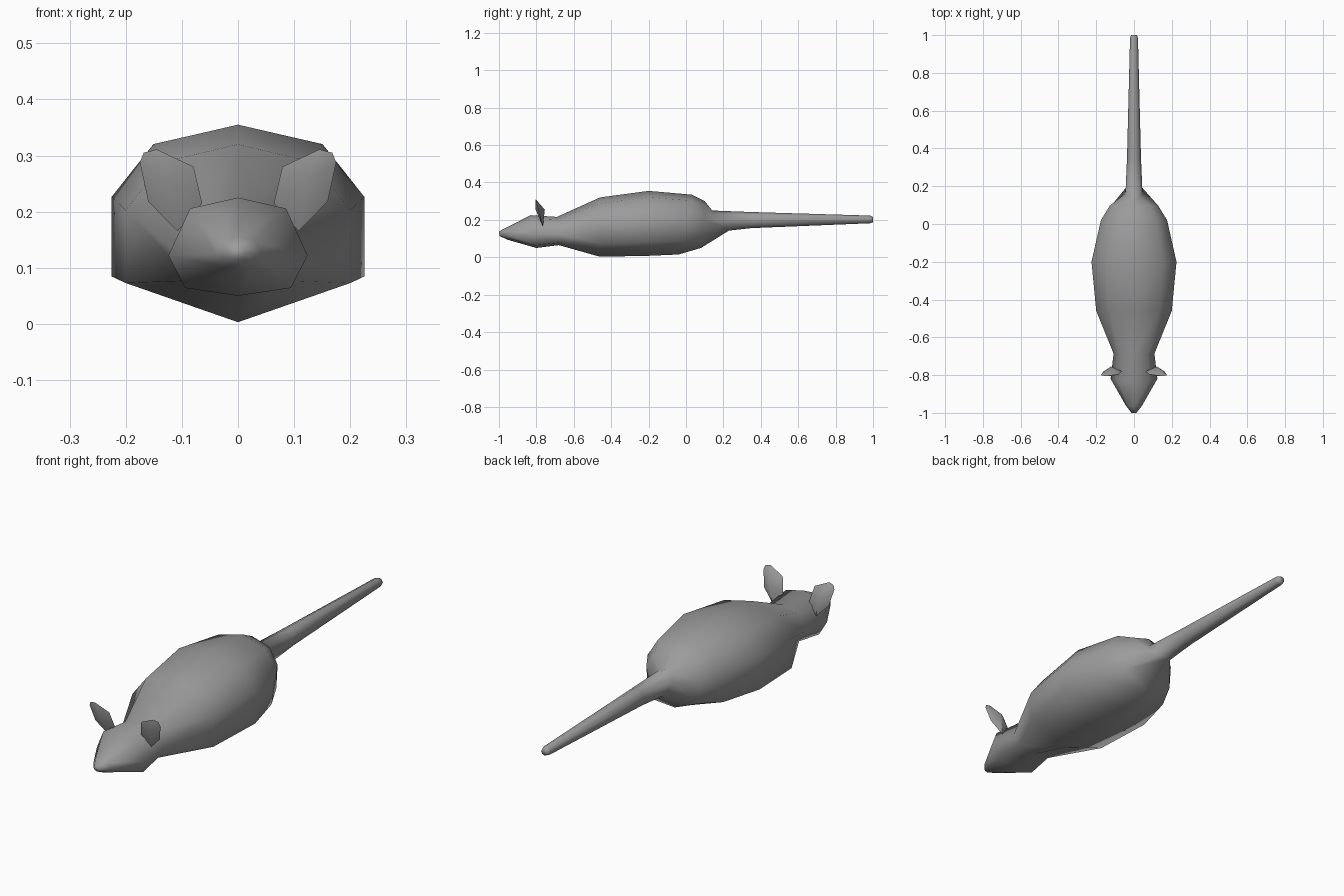
import bpy, bmesh

if "Cube" in bpy.data.objects:
    bpy.data.objects.remove(bpy.data.objects["Cube"])

fur = bpy.data.materials.new("grey fur")
fur.diffuse_color = (0.33, 0.33, 0.33, 1)
fur.use_nodes = True
fur.node_tree.nodes["Principled BSDF"].inputs["Base Color"].default_value = fur.diffuse_color


def finish(bm, name, angle):
    bmesh.ops.recalc_face_normals(bm, faces=bm.faces)
    mesh = bpy.data.meshes.new(name)
    bm.to_mesh(mesh)
    bm.free()
    mesh.materials.append(fur)
    ob = bpy.data.objects.new(name, mesh)
    bpy.context.collection.objects.link(ob)
    bpy.ops.object.select_all(action='DESELECT')
    ob.select_set(True)
    bpy.context.view_layer.objects.active = ob
    bpy.ops.object.shade_smooth_by_angle(angle=angle)
    return ob


# Right half of each cross-section, top to bottom: (width, height) fractions
HEAD = [(0, 1), (0.69, 0.89), (1, 0.41), (0.76, 0.08), (0, 0)]
BODY = [(0, 1), (0.67, 0.9), (1, 0.63), (1, 0.22), (0, 0)]
TAIL = [(0, 1), (0.72, 0.85), (1, 0.5), (0.72, 0.15), (0, 0)]

# Rings from nose to tail tip: section, y at top, y at bottom, half width, bottom z, top z
rings = [
    (TAIL, -1.00, -0.995, 0.014, 0.113, 0.138),
    (TAIL, -0.965, -0.955, 0.042, 0.094, 0.157),
    (HEAD, -0.83, -0.80, 0.124, 0.050, 0.225),
    (HEAD, -0.69, -0.68, 0.108, 0.065, 0.216),
    (BODY, -0.46, -0.46, 0.200, 0.003, 0.320),
    (BODY, -0.20, -0.20, 0.225, 0.008, 0.355),
    (BODY, 0.03, -0.04, 0.175, 0.015, 0.335),
    (BODY, 0.10, 0.08, 0.128, 0.050, 0.300),
    (TAIL, 0.14, 0.23, 0.045, 0.143, 0.250),
    (TAIL, 0.35, 0.35, 0.037, 0.156, 0.242),
    (TAIL, 0.985, 0.985, 0.021, 0.182, 0.223),
    (TAIL, 1.00, 1.00, 0.016, 0.187, 0.216),
]

# Body, head and tail as one lofted skin
bm = bmesh.new()
loops = []
for section, y_top, y_bot, w, z0, z1 in rings:
    outline = section + [(-u, v) for u, v in section[-2:0:-1]]
    loops.append([bm.verts.new((u * w, y_top + (y_bot - y_top) * (1 - v) ** 2,
                                z0 + (z1 - z0) * v)) for u, v in outline])
for a, b in zip(loops, loops[1:]):
    for i in range(8):
        j = (i + 1) % 8
        bm.faces.new((a[i], a[j], b[j], b[i]))
bm.faces.new(loops[0])
bm.faces.new(loops[-1])
finish(bm, "body", 1.4)

# Ears: leaning leaf outlines with a bulged back
ear = [(0.108, 0.165), (0.064, 0.215), (0.079, 0.28), (0.145, 0.311),
       (0.168, 0.305), (0.175, 0.288), (0.160, 0.218)]
for side, name in ((1, "ear_left"), (-1, "ear_right")):
    bm = bmesh.new()
    rim = [bm.verts.new((side * x, -0.765 - (z - 0.165) * 0.27, z)) for x, z in ear]
    front = bm.verts.new((side * 0.125, -0.806, 0.26))
    back = bm.verts.new((side * 0.122, -0.755, 0.255))
    for i in range(len(rim)):
        j = (i + 1) % len(rim)
        bm.faces.new((rim[i], rim[j], front))
        bm.faces.new((rim[j], rim[i], back))
    finish(bm, name, 0.7)
